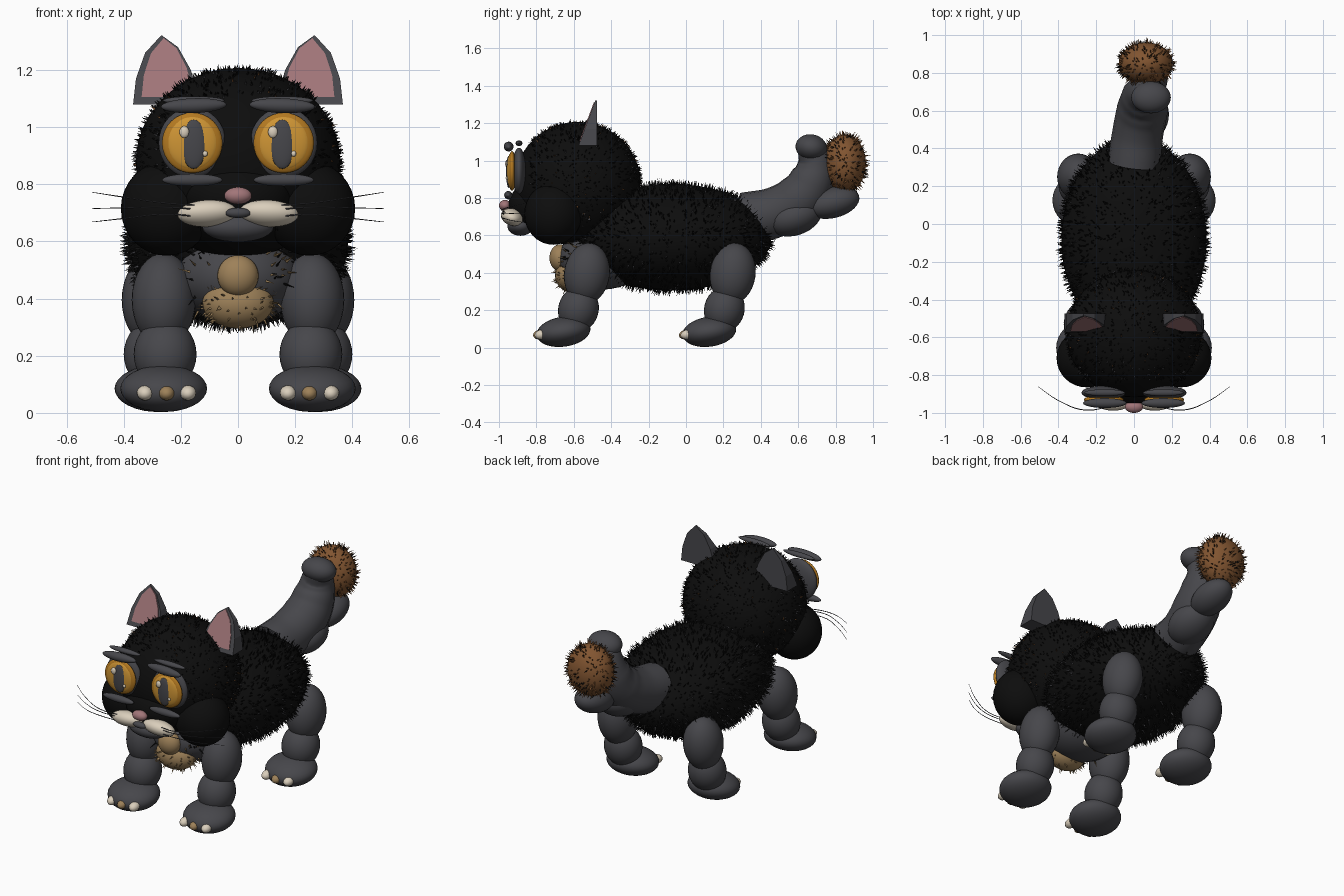
import bpy, bmesh, math, random
from mathutils import Vector, Matrix

random.seed(4)
cube = bpy.data.objects.get("Cube")
if cube:
    bpy.data.objects.remove(cube)


def material(name, r, g, b):
    m = bpy.data.materials.new(name)
    m.use_nodes = True
    m.diffuse_color = (r, g, b, 1)
    m.node_tree.nodes["Principled BSDF"].inputs["Base Color"].default_value = (r, g, b, 1)
    return m


BLACK = material("black_fur", .004, .004, .004)
GREY = material("dark_grey", .062, .062, .07)
PINK = material("dusty_pink", .36, .18, .19)
AMBER = material("amber", .62, .30, .035)
ORANGE = material("dark_orange", .45, .19, .015)
TAN = material("tan", .34, .22, .10)
CREAM = material("cream", .70, .62, .50)
BROWN = material("brown_fur", .22, .09, .03)


def finish(name, bm, mats, smooth=True):
    mesh = bpy.data.meshes.new(name)
    bmesh.ops.recalc_face_normals(bm, faces=bm.faces)
    bm.to_mesh(mesh)
    bm.free()
    for m in mats:
        mesh.materials.append(m)
    for p in mesh.polygons:
        p.use_smooth = smooth
    ob = bpy.data.objects.new(name, mesh)
    bpy.context.collection.objects.link(ob)
    return ob


def ball(name, mat, centre, radii, tilt=0, roll=0, seg=32):
    """Ellipsoid; tilt turns about x, roll about y (degrees)."""
    bm = bmesh.new()
    bmesh.ops.create_uvsphere(bm, u_segments=seg, v_segments=seg // 2, radius=1)
    turn = Matrix.Rotation(math.radians(tilt), 4, 'X') @ Matrix.Rotation(math.radians(roll), 4, 'Y')
    bm.transform(Matrix.Translation(centre) @ turn @ Matrix.Diagonal((*radii, 1)))
    return finish(name, bm, [mat])


def fur(name, mats, weights, centre, radii, count, length, keep=lambda d: True):
    """Thin three-sided spikes scattered over an ellipsoid."""
    bm = bmesh.new()
    c, r = Vector(centre), Vector(radii)
    for _ in range(count):
        d = Vector([random.gauss(0, 1) for _ in range(3)]).normalized()
        if not keep(d):
            continue
        n = Vector([d[i] / r[i] for i in range(3)]).normalized()
        lean = (n + Vector([random.uniform(-.4, .4) for _ in range(3)])).normalized()
        root = c + d * r
        side = n.orthogonal().normalized() * .005
        ring = [bm.verts.new(root - n * .004 + Matrix.Rotation(k * math.tau / 3, 3, n) @ side)
                for k in range(3)]
        tip = bm.verts.new(root + lean * length * random.uniform(.5, 1.1))
        index = random.choices(range(len(mats)), weights)[0]
        for k in range(3):
            bm.faces.new((ring[k], ring[(k + 1) % 3], tip)).material_index = index
    return finish(name, bm, mats, False)


def tube(name, mat, points, radii, sides):
    """Smooth swept tube through the points."""
    cu = bpy.data.curves.new(name, 'CURVE')
    cu.dimensions = '3D'
    cu.bevel_depth = 1
    cu.bevel_resolution = sides
    cu.use_fill_caps = True
    sp = cu.splines.new('BEZIER')
    sp.bezier_points.add(len(points) - 1)
    for bp, p, r in zip(sp.bezier_points, points, radii):
        bp.co, bp.radius = p, r
        bp.handle_left_type = bp.handle_right_type = 'AUTO'
    sp.resolution_u = 6
    cu.materials.append(mat)
    ob = bpy.data.objects.new(name, cu)
    bpy.context.collection.objects.link(ob)
    return ob


# Body and chest
BODY = ((0, -.08, .59), (.385, .535, .285))
ball("body", BLACK, *BODY, seg=48)
fur("body_fur", [BLACK, GREY], [9, 1], *BODY, 3000, .035)
CHEST = ((0, -.45, .475), (.225, .235, .165))
ball("chest", GREY, *CHEST)
ball("chest_patch_upper", TAN, (0, -.675, .48), (.072, .055, .072))
ball("chest_patch_lower", TAN, (0, -.61, .385), (.125, .09, .09))
fur("chest_fur", [TAN, BLACK], [1, 1], *CHEST, 300, .045, lambda d: d.y < -.2 and abs(d.x) > .4)
fur("chest_patch_fur", [TAN], [1], (0, -.61, .385), (.125, .09, .09), 120, .03)

# Head
HEAD = ((0, -.58, .875), (.358, .338, .332))
ball("head", BLACK, *HEAD, seg=48)
fur("head_fur", [BLACK, GREY, BROWN], [8, 1.5, .5], *HEAD, 2200, .02,
    lambda d: d.y > -.75 and d.z > -.7)
ball("muzzle_base", BLACK, (0, -.80, .76), (.19, .15, .13))
ball("chin", GREY, (0, -.885, .65), (.125, .07, .052))
ball("mouth", GREY, (0, -.968, .7), (.045, .02, .018))
ball("nose", PINK, (0, -.968, .76), (.048, .032, .03))

for s, side in ((1, "left"), (-1, "right")):
    ball(side + "_cheek", BLACK, (s * .25, -.71, .715), (.16, .155, .165))
    ball(side + "_muzzle_pad", CREAM, (s * .107, -.93, .698), (.105, .06, .045), tilt=-20, roll=s * 3)

    # Eye: stacked thin ellipsoids
    ex, ez = s * .16, .945
    ball(side + "_eye_socket", GREY, (ex, -.893, ez), (.118, .037, .124))
    ball(side + "_iris_rim", ORANGE, (ex, -.93, ez), (.106, .024, .106))
    ball(side + "_iris", AMBER, (ex, -.937, ez), (.09, .021, .094))
    ball(side + "_pupil", GREY, (s * .155, -.948, .94), (.044, .014, .086))
    ball(side + "_eye_glint", CREAM, (s * .155 - .033, -.957, .983), (.017, .01, .021), seg=16)
    ball(side + "_small_glint", CREAM, (s * .155 + .04, -.957, .907), (.009, .007, .01), seg=12)
    ball(side + "_brow", GREY, (s * .155, -.948, 1.075), (.115, .026, .026), roll=s * 2)
    ball(side + "_upper_lid", GREY, (s * .155, -.893, 1.093), (.108, .018, .015))
    ball(side + "_lower_lid", GREY, (s * .16, -.95, .815), (.106, .022, .022))

    # Whiskers
    for k, (z0, z1) in enumerate(((.735, .772), (.72, .715), (.695, .668))):
        tube(f"{side}_whisker_{k + 1}", GREY,
             [(s * .12, -.965, z0 - .01), (s * .26, -.985, z0), (s * .39, -.94, (z0 + z1) / 2), (s * .51, -.86, z1)],
             [.0025, .0025, .002, .001], 0)

    # Ear: wedge with flat back and sloping front, plus a thin inner plate
    outline = [(.367, 1.08), (.357, 1.17), (.325, 1.26), (.268, 1.322),
               (.21, 1.28), (.165, 1.2), (.13, 1.08)]
    slope = lambda z: -.485 - .09 * (1.322 - z) / .242
    bm = bmesh.new()
    front = [bm.verts.new((s * x, slope(z), z)) for x, z in outline]
    back = [bm.verts.new((s * x, -.475, z)) for x, z in outline]
    bm.faces.new(front)
    bm.faces.new(back)
    for i in range(len(outline)):
        j = (i + 1) % len(outline)
        bm.faces.new((front[i], front[j], back[j], back[i]))
    finish(side + "_ear", bm, [GREY], False)
    bm = bmesh.new()
    cx, cz = .25, 1.185
    plate = []
    for x, z in outline:
        px, pz = cx + (x - cx) * .78 - .004, cz + (z - cz) * .85 + .01
        plate.append(bm.verts.new((s * px, slope(pz) - .004, pz)))
    face = bm.faces.new(plate)
    lift = bmesh.ops.extrude_face_region(bm, geom=[face])
    bmesh.ops.translate(bm, vec=(0, .006, 0), verts=[v for v in lift["geom"] if isinstance(v, bmesh.types.BMVert)])
    finish(side + "_inner_ear", bm, [PINK], False)

    # Legs: three overlapping segments, then toes
    for place, x, y in (("front", .26, -.53), ("hind", .295, .25)):
        leg = f"{side}_{place}_"
        px = s * (.26 if place == "front" else .28)
        ball(leg + "thigh", GREY, (s * x, y, .395), (.112, .122, .165), tilt=-8)
        ball(leg + "shin", GREY, (s * (x - .005), y - .045, .205), (.11, .108, .125), tilt=-15)
        ball(leg + "paw", GREY, (px, y - .125, .085), (.152, .145, .08), tilt=8)
        for k, mat in ((-1, CREAM), (0, TAN), (1, CREAM)):
            ball(f"{leg}claw_{k + 2}", mat, (px - s * .01 + k * .075, y - .25 + abs(k) * .008, .07),
                 (.029, .038, .026), tilt=10, seg=16)

# Tail with a curled end and fluffy tip
tube("tail", GREY,
     [(0, .32, .69), (.02, .48, .725), (.045, .61, .80), (.055, .675, .90), (.065, .69, .99), (.085, .67, 1.06)],
     [.14, .135, .135, .12, .095, .075], 6)
ball("tail_curl", GREY, (.09, .67, 1.07), (.105, .085, .07), tilt=-12)
ball("tail_base_lobe", GREY, (.06, .58, .70), (.125, .15, .10), tilt=18)
ball("tail_lower_lobe", GREY, (.08, .785, .775), (.10, .145, .082), tilt=14)
TIP = ((.062, .85, .985), (.143, .112, .155))
ball("tail_tip", BROWN, *TIP)
fur("tail_tip_fur", [BROWN, BLACK], [3, 1], *TIP, 450, .03)
